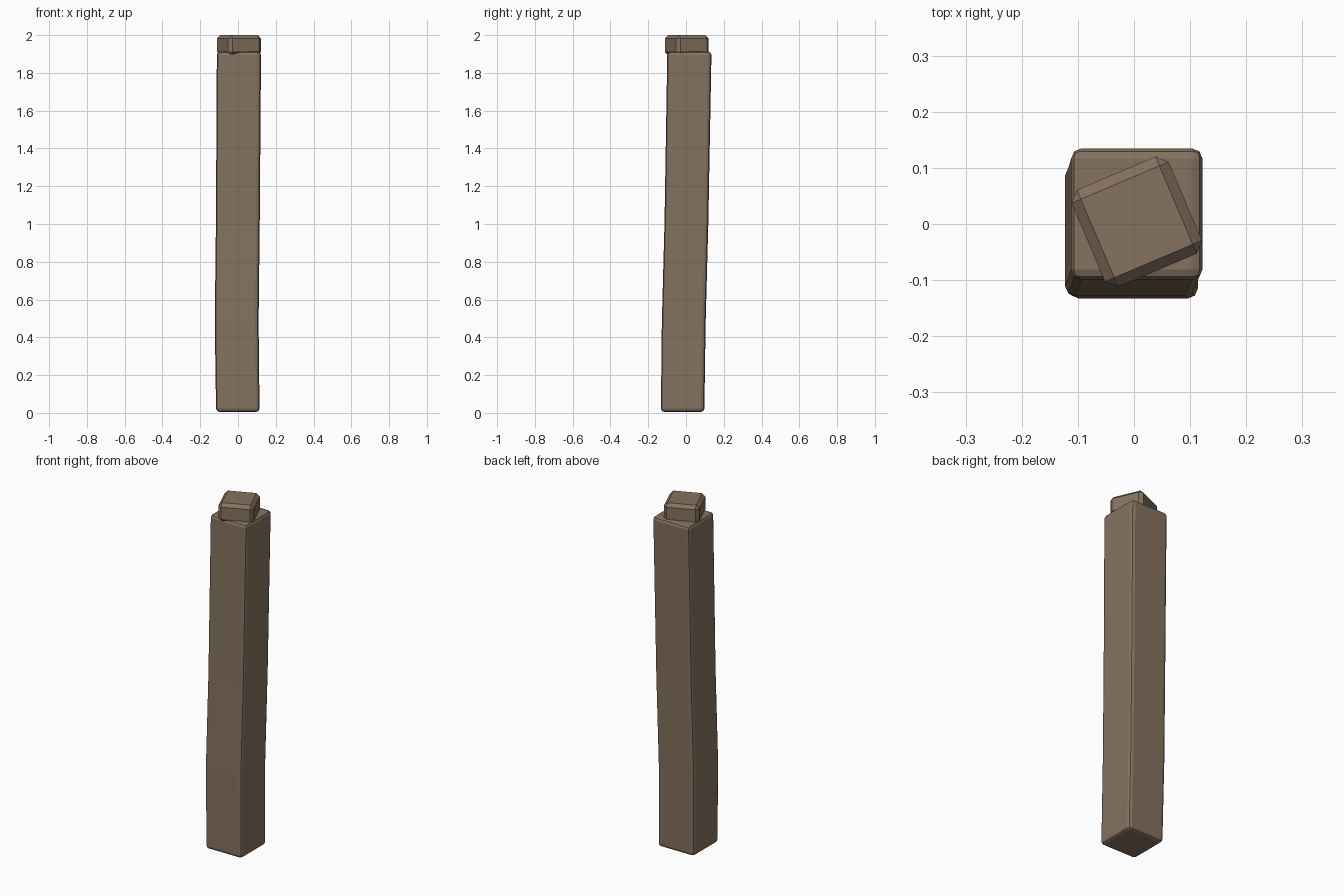
import bpy, bmesh
from math import radians
from mathutils import Matrix, Vector

cube = bpy.data.objects.get("Cube")
if cube:
    bpy.data.objects.remove(cube, do_unlink=True)

wood = bpy.data.materials.new("weathered_wood")
wood.use_nodes = True
color = (0.235, 0.168, 0.115, 1)
wood.diffuse_color = color
wood.node_tree.nodes["Principled BSDF"].inputs["Base Color"].default_value = color


def lofted_block(name, rings, bevel, segments):
    """Square rings (centre x, centre y, z, half width x, half width y) joined into a bevelled solid."""
    bm = bmesh.new()
    loops = []
    for cx, cy, z, hx, hy in rings:
        loops.append([bm.verts.new((cx + sx * hx, cy + sy * hy, z))
                      for sx, sy in ((-1, -1), (1, -1), (1, 1), (-1, 1))])
    bm.faces.new(reversed(loops[0]))
    bm.faces.new(loops[-1])
    for low, high in zip(loops, loops[1:]):
        for i in range(4):
            j = (i + 1) % 4
            bm.faces.new((low[i], low[j], high[j], high[i]))
    mesh = bpy.data.meshes.new(name)
    bm.to_mesh(mesh)
    bm.free()
    mesh.materials.append(wood)
    obj = bpy.data.objects.new(name, mesh)
    bpy.context.collection.objects.link(obj)
    mod = obj.modifiers.new("soft_edges", "BEVEL")
    mod.width = bevel
    mod.segments = segments
    mod.limit_method = "ANGLE"
    mod.angle_limit = radians(40)
    return obj


# Slightly crooked post leaning towards the back
lofted_block("post", [
    (-0.001, -0.018, 0.005, 0.115, 0.115),
    (-0.007, -0.012, 0.48, 0.116, 0.116),
    (-0.001, 0.002, 1.0, 0.116, 0.116),
    (0.005, 0.018, 1.912, 0.117, 0.117),
], 0.018, 2)

# Small chamfered cap, turned on the post
cap = lofted_block("cap", [
    (0, 0, 1.893, 0.094, 0.094),
    (0, 0, 2.0, 0.094, 0.094),
], 0.018, 1)
cap.data.transform(Matrix.Translation(Vector((0.005, 0.004, 0))) @ Matrix.Rotation(radians(23), 4, "Z"))
